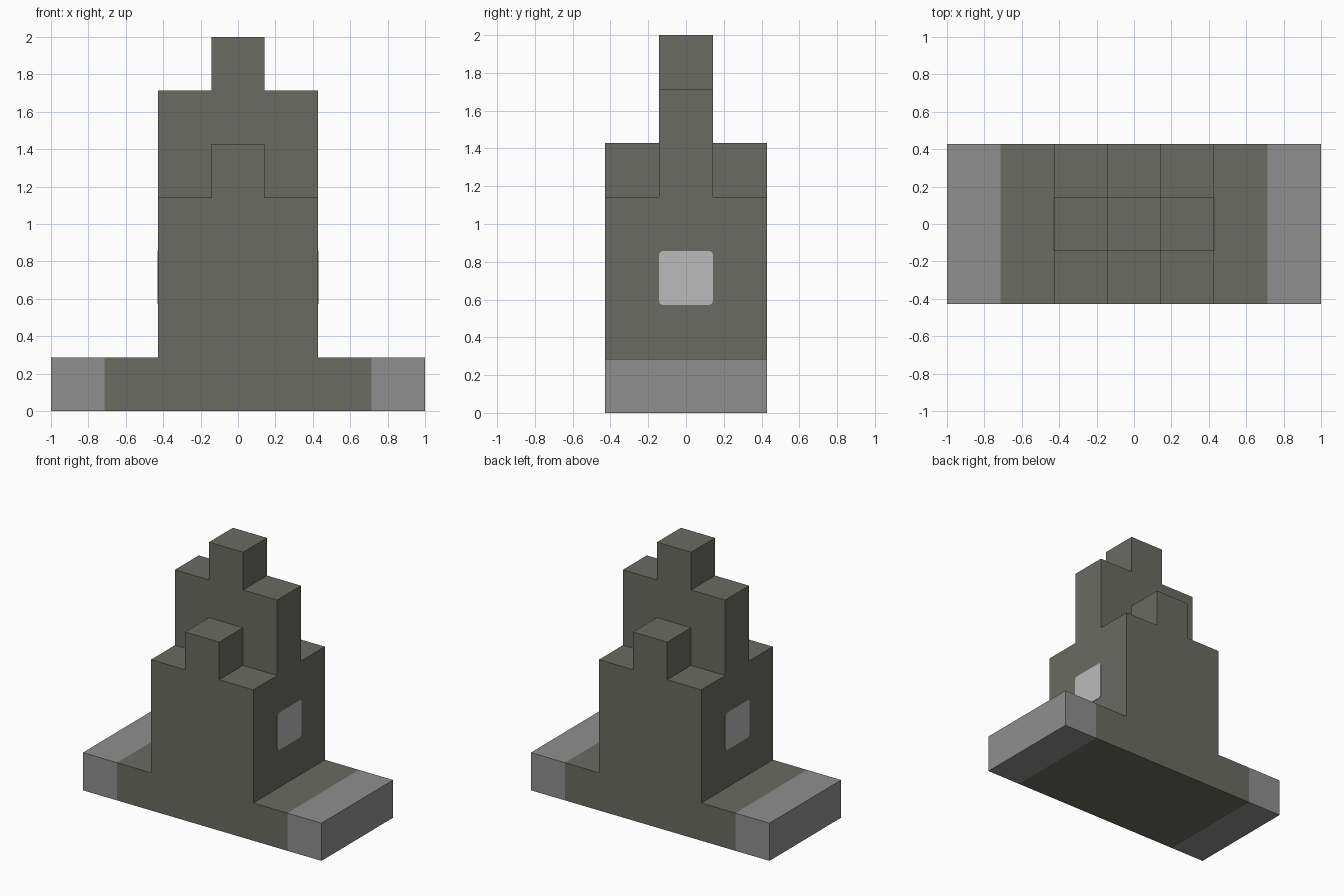
import bpy
import bmesh

cube = bpy.data.objects.get("Cube")
if cube:
    bpy.data.objects.remove(cube, do_unlink=True)

U = 2 / 7  # the model sits on a seven-unit module


def material(name, rgb):
    linear = [((c / 255 + 0.055) / 1.055) ** 2.4 for c in rgb]
    mat = bpy.data.materials.new(name)
    mat.use_nodes = True
    mat.diffuse_color = (*linear, 1)
    mat.node_tree.nodes["Principled BSDF"].inputs["Base Color"].default_value = (*linear, 1)
    return mat


stone = material("dark stone", (107, 107, 99))
grey = material("mid grey", (143, 143, 143))
pale = material("pale grey", (187, 187, 187))


def finish(name, bm, mat):
    bmesh.ops.recalc_face_normals(bm, faces=bm.faces)
    mesh = bpy.data.meshes.new(name)
    bm.to_mesh(mesh)
    bm.free()
    mesh.materials.append(mat)
    obj = bpy.data.objects.new(name, mesh)
    bpy.context.collection.objects.link(obj)
    return obj


def slab(name, half_profile, y0, y1, mat):
    """Mirror a right-hand (x, z) outline and extrude it along y, in modules."""
    outline = half_profile + [(-x, z) for x, z in reversed(half_profile)]
    bm = bmesh.new()
    face = bm.faces.new([bm.verts.new((x * U, y0 * U, z * U)) for x, z in outline])
    moved = bmesh.ops.extrude_face_region(bm, geom=[face])["geom"]
    verts = [v for v in moved if isinstance(v, bmesh.types.BMVert)]
    bmesh.ops.translate(bm, vec=(0, (y1 - y0) * U, 0), verts=verts)
    return finish(name, bm, mat)


def box(name, centre, size, mat, corner=0):
    """Box in scene units, optionally rounding the edges that run along x."""
    bm = bmesh.new()
    bmesh.ops.create_cube(bm, size=1)
    bmesh.ops.scale(bm, vec=size, verts=bm.verts)
    bmesh.ops.translate(bm, vec=centre, verts=bm.verts)
    if corner:
        edges = [e for e in bm.edges
                 if abs(e.verts[0].co.x - e.verts[1].co.x) > size[0] / 2]
        bmesh.ops.bevel(bm, geom=edges, offset=corner, segments=2,
                        profile=0.5, affect='EDGES')
    return finish(name, bm, mat)


# Base and main block, then the stepped central tower
slab("body", [(2.5, 0), (2.5, 1), (1.5, 1), (1.5, 4)], -1.5, 1.5, stone)
slab("stepped_tower", [(1.5, 4), (1.5, 6), (0.5, 6), (0.5, 7)], -0.5, 0.5, stone)

# Small blocks before and behind the tower
for name, side in (("front", -1), ("back", 1)):
    box(name + "_block", (0, side * U, 4.5 * U), (U, U, U), stone)

# Base ends and side windows
for name, side in (("left", 1), ("right", -1)):
    box(name + "_base_end", (side * 3 * U, 0, U / 2), (U, 3 * U, U), grey)
    box(name + "_window", (side * 1.5 * U, 0, 2.5 * U), (0.006, U, U), pale, corner=0.02)
